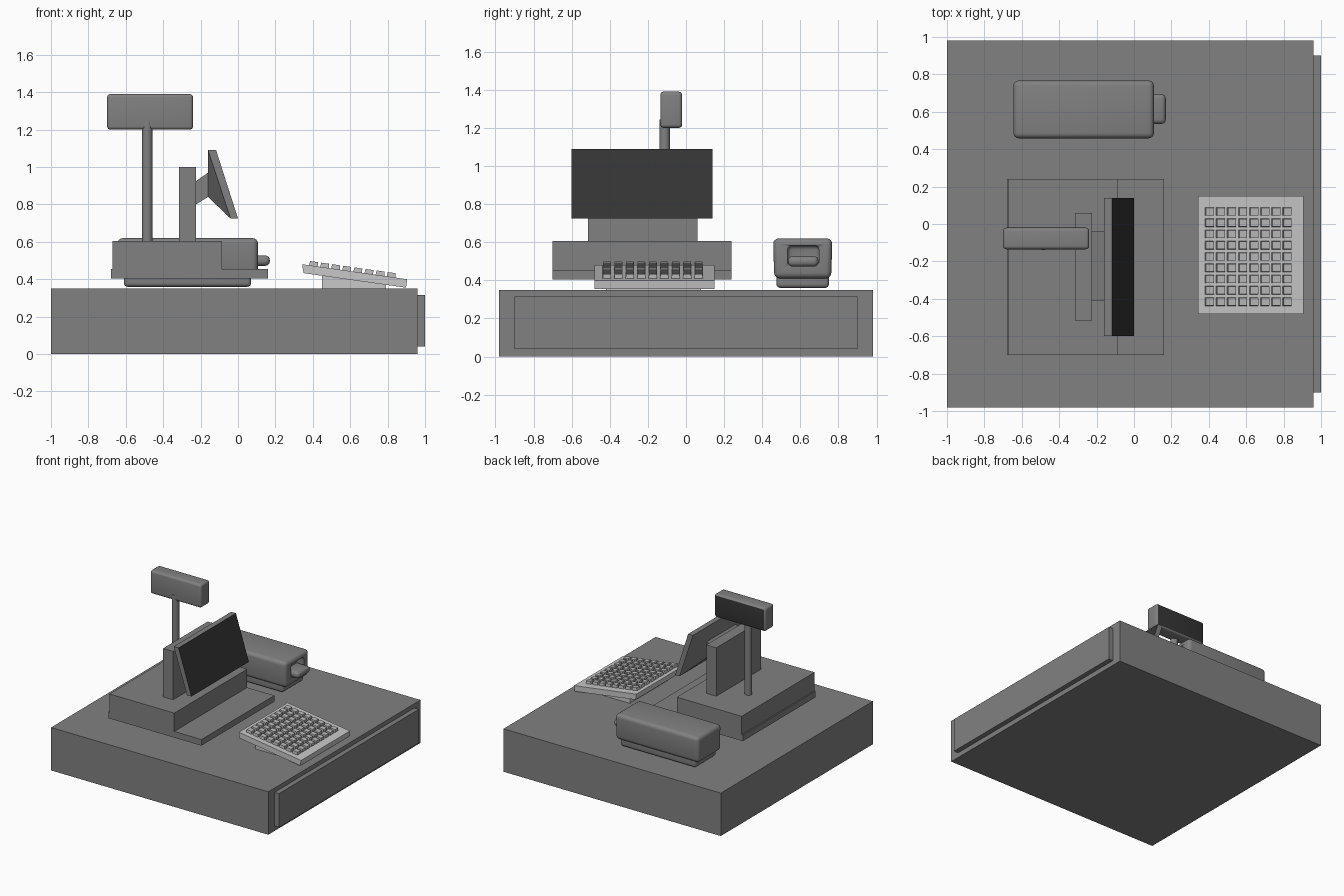
import bpy, bmesh, math
from mathutils import Vector

if "Cube" in bpy.data.objects:
    bpy.data.objects.remove(bpy.data.objects["Cube"])


def material(name, v):
    m = bpy.data.materials.new(name)
    m.diffuse_color = (v, v, v, 1)
    m.use_nodes = True
    m.node_tree.nodes["Principled BSDF"].inputs["Base Color"].default_value = m.diffuse_color
    return m


GREY = material("mid grey", 0.22)
DARK = material("screen black", 0.035)
LIGHT = material("light grey", 0.58)
KEYS = material("key grey", 0.5)


def finish(name, bm, mats, smooth=False):
    bmesh.ops.recalc_face_normals(bm, faces=bm.faces)
    me = bpy.data.meshes.new(name)
    bm.to_mesh(me)
    bm.free()
    ob = bpy.data.objects.new(name, me)
    bpy.context.collection.objects.link(ob)
    for m in mats:
        me.materials.append(m)
    if smooth:
        bpy.context.view_layer.objects.active = ob
        ob.select_set(True)
        bpy.ops.object.shade_smooth_by_angle(angle=math.radians(40))
        ob.select_set(False)
    return ob


def add_box(bm, x, y, z):
    c = Vector(((x[0] + x[1]) / 2, (y[0] + y[1]) / 2, (z[0] + z[1]) / 2))
    vs = bmesh.ops.create_cube(bm, size=1)["verts"]
    for v in vs:
        v.co = Vector((v.co.x * (x[1] - x[0]), v.co.y * (y[1] - y[0]), v.co.z * (z[1] - z[0]))) + c
    return vs


def box(name, x, y, z, mats=(GREY,), bevel=0, seg=4):
    bm = bmesh.new()
    add_box(bm, x, y, z)
    if bevel:
        bmesh.ops.bevel(bm, geom=bm.edges[:], offset=bevel, segments=seg,
                        profile=0.5, affect='EDGES', clamp_overlap=True)
    return finish(name, bm, mats, bevel > 0)


def extrude_y(name, profile, y, mats=(GREY,)):
    """Extrude an (x, z) profile along y."""
    bm = bmesh.new()
    f = bm.faces.new([bm.verts.new((px, y[0], pz)) for px, pz in profile])
    ext = bmesh.ops.extrude_face_region(bm, geom=[f])["geom"]
    for v in ext:
        if isinstance(v, bmesh.types.BMVert):
            v.co.y = y[1]
    return finish(name, bm, mats)


# Cash drawer cabinet and its front panel
box("cash_drawer", (-1, 0.96), (-0.98, 0.98), (0, 0.35))
box("drawer_front", (0.96, 1.0), (-0.9, 0.9), (0.04, 0.315))

# Terminal: stepped body, pillar and neck
box("terminal_plate", (-0.68, 0.16), (-0.70, 0.24), (0.405, 0.455))
box("terminal_body", (-0.67, -0.085), (-0.70, 0.24), (0.455, 0.605))
box("terminal_pillar", (-0.315, -0.225), (-0.515, 0.06), (0.605, 1.0))
extrude_y("monitor_neck", [(-0.225, 0.80), (-0.16, 0.84), (-0.16, 0.97), (-0.225, 0.925)], (-0.41, -0.04))

# Monitor panel with black front face
panel = extrude_y("monitor_panel", [(-0.16, 1.09), (-0.117, 1.09), (0, 0.725), (-0.04, 0.725)],
                  (-0.6, 0.14), (GREY, DARK))
for p in panel.data.polygons:
    p.material_index = int(p.normal.x > 0.7)

# Tapered rear shell joining the panel to the neck
bm = bmesh.new()
big = [bm.verts.new(c) for c in ((-0.16, -0.6, 1.09), (-0.16, 0.14, 1.09), (-0.04, 0.14, 0.725), (-0.04, -0.6, 0.725))]
small = [bm.verts.new(c) for c in ((-0.16, -0.41, 0.97), (-0.16, -0.04, 0.97), (-0.16, -0.04, 0.84), (-0.16, -0.41, 0.84))]
bm.faces.new(big)
bm.faces.new(small)
for i in range(4):
    j = (i + 1) % 4
    bm.faces.new((big[i], big[j], small[j], small[i]))
finish("monitor_shell", bm, (GREY,))

# Customer display on a round pole, dark screen on the back side
bm = bmesh.new()
bmesh.ops.create_cone(bm, cap_ends=True, segments=24, radius1=0.028, radius2=0.028, depth=0.65)
bmesh.ops.translate(bm, verts=bm.verts, vec=(-0.485, -0.112, 0.92))
finish("display_pole", bm, (GREY,), True)
disp = box("customer_display", (-0.70, -0.24), (-0.135, -0.02), (1.20, 1.39), (GREY, DARK), 0.018)
for p in disp.data.polygons:
    p.material_index = int(p.normal.y > 0.9)

# Receipt printer: foot, rounded upper housing with a paper slot, and lip
box("printer_foot", (-0.61, 0.07), (0.475, 0.75), (0.36, 0.46), (GREY,), 0.02)
bm = bmesh.new()
for v in add_box(bm, (-0.645, 0.107), (0.457, 0.768), (0.41, 0.62)):
    if v.co.z < 0.5:
        v.co.y += 0.006 if v.co.y < 0.6 else -0.006
bmesh.ops.bevel(bm, geom=bm.edges[:], offset=0.03, segments=4, profile=0.5, affect='EDGES')
housing = finish("printer_housing", bm, (GREY,), True)
cutter = box("slot_cutter", (0.05, 0.2), (0.532, 0.698), (0.475, 0.583), (GREY,), 0.025)
cutter.hide_render = True
cutter.hide_set(True)
mod = housing.modifiers.new("slot", 'BOOLEAN')
mod.operation = 'DIFFERENCE'
mod.solver = 'EXACT'
mod.object = cutter
box("printer_lip", (0.04, 0.17), (0.535, 0.695), (0.472, 0.527), (GREY,), 0.024)

# Keyboard: stand and tilted plate
extrude_y("keyboard_stand", [(0.45, 0.35), (0.79, 0.35), (0.79, 0.375), (0.45, 0.42)], (-0.42, 0.08), (LIGHT,))
extrude_y("keyboard_plate", [(0.343, 0.48), (0.35, 0.433), (0.898, 0.355), (0.905, 0.40)], (-0.48, 0.15), (LIGHT,))

# Key grid: 8 x 9 slightly tapered caps following the plate's slope
bm = bmesh.new()
slope = -0.08 / 0.562
for i in range(8):
    for j in range(9):
        cx, cy = 0.403 + i * 0.0593, -0.415 + j * 0.0602
        cz = 0.48 + slope * (cx - 0.343)
        for v in add_box(bm, (-0.024, 0.024), (-0.023, 0.023), (-0.01, 0.023)):
            s = 0.88 if v.co.z > 0 else 1
            x, y, z = v.co.x * s, v.co.y * s, v.co.z
            v.co = (cx + x - slope * z, cy + y, cz + z + slope * x)
finish("keyboard_keys", bm, (KEYS,))
